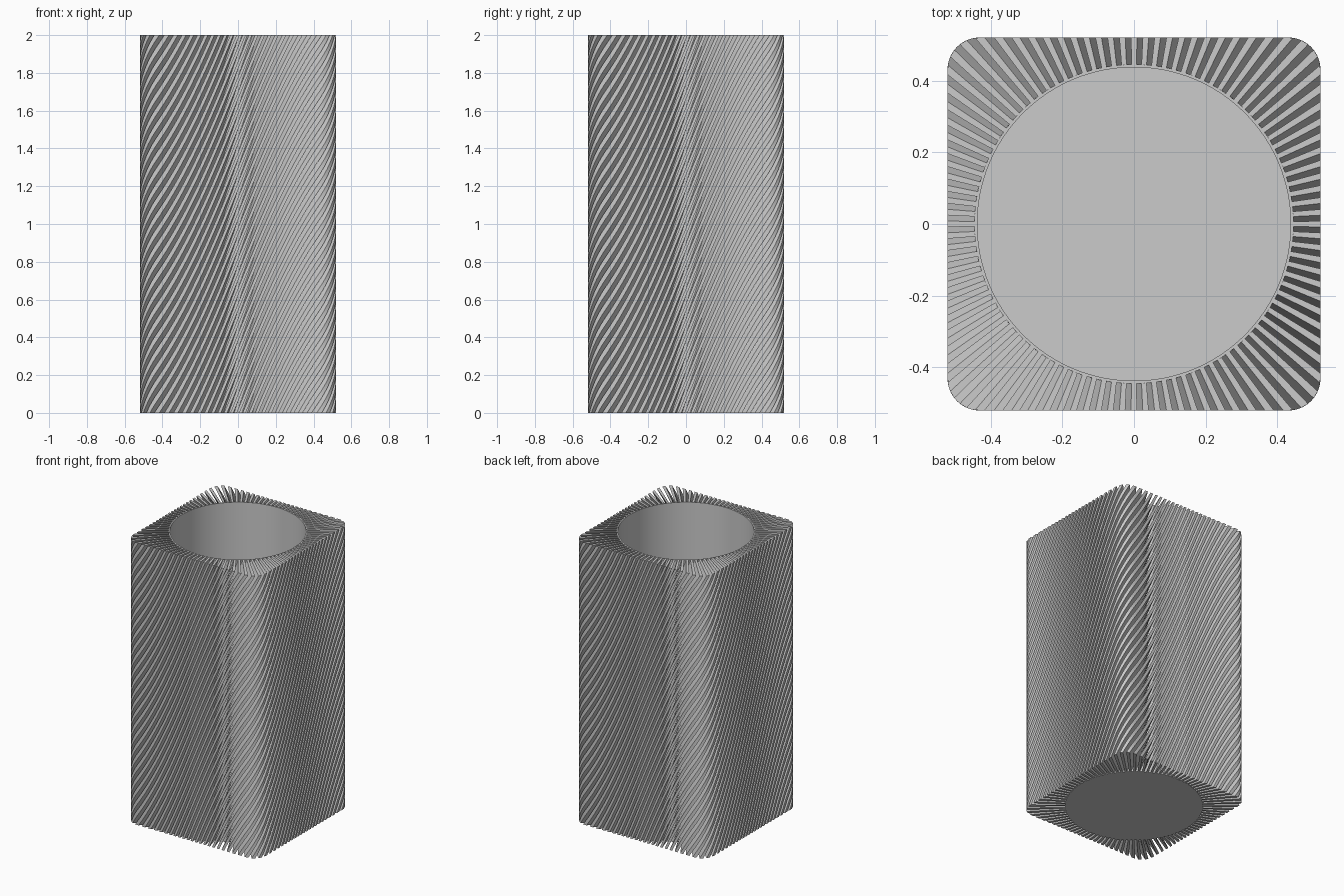
import bpy
import bmesh
import math

cube = bpy.data.objects.get("Cube")
if cube:
    bpy.data.objects.remove(cube, do_unlink=True)

HEIGHT = 2.0
HALF = 0.52            # half width of the rounded square
CORNER = 0.09          # corner radius
CORE = 0.445           # outer radius of the cup
BORE = 0.437           # inner radius of the cup
FLOOR = 0.02
FINS = 100
LEVELS = 90
TWIST = math.pi / 2

grey = bpy.data.materials.new("light grey")
grey.use_nodes = True
colour = (0.6, 0.6, 0.6, 1)
grey.diffuse_color = colour
grey.node_tree.nodes["Principled BSDF"].inputs["Base Color"].default_value = colour


def finish(bm, name):
    bmesh.ops.recalc_face_normals(bm, faces=bm.faces[:])
    mesh = bpy.data.meshes.new(name)
    bm.to_mesh(mesh)
    bm.free()
    mesh.materials.append(grey)
    obj = bpy.data.objects.new(name, mesh)
    bpy.context.collection.objects.link(obj)
    return obj


def outline_radius(angle):
    """Distance from the axis to the rounded square in one direction."""
    c, s = abs(math.cos(angle)), abs(math.sin(angle))
    r = HALF / max(c, s)
    k = HALF - CORNER
    if min(c, s) * r > k:
        d = k * (c + s)
        r = d + math.sqrt(d * d - 2 * k * k + CORNER * CORNER)
    return r


def polar(bm, r, angle, z):
    return bm.verts.new((r * math.cos(angle), r * math.sin(angle), z))


# Thin-walled round cup inside the fins
bm = bmesh.new()
SEGMENTS = 128
rings = []
for r, z in ((CORE, 0), (CORE, HEIGHT), (BORE, HEIGHT), (BORE, FLOOR)):
    rings.append([polar(bm, r, math.tau * i / SEGMENTS, z) for i in range(SEGMENTS)])
for low, high in zip(rings, rings[1:]):
    for i in range(SEGMENTS):
        j = (i + 1) % SEGMENTS
        bm.faces.new((low[i], low[j], high[j], high[i]))
bm.faces.new(rings[0])
bm.faces.new(rings[-1])
cup = finish(bm, "inner_cup")

# Twisted radial fins trimmed to the rounded square
bm = bmesh.new()
half_fin = math.pi / FINS * 0.5
for f in range(FINS):
    previous = None
    for level in range(LEVELS + 1):
        t = level / LEVELS
        centre = math.tau * f / FINS + TWIST * t
        a, b = centre - half_fin, centre + half_fin
        z = HEIGHT * t
        section = [polar(bm, CORE, a, z),
                   polar(bm, outline_radius(a), a, z),
                   polar(bm, outline_radius(b), b, z),
                   polar(bm, CORE, b, z)]
        if previous is None:
            bm.faces.new(section[::-1])
        else:
            for i in range(4):
                j = (i + 1) % 4
                bm.faces.new((previous[i], previous[j], section[j], section[i]))
        previous = section
    bm.faces.new(previous)
fins = finish(bm, "twisted_fins")

# Smooth shading with crisp fin edges
for obj in (cup, fins):
    bpy.ops.object.select_all(action='DESELECT')
    obj.select_set(True)
    bpy.context.view_layer.objects.active = obj
    bpy.ops.object.shade_smooth_by_angle(angle=math.radians(30))
